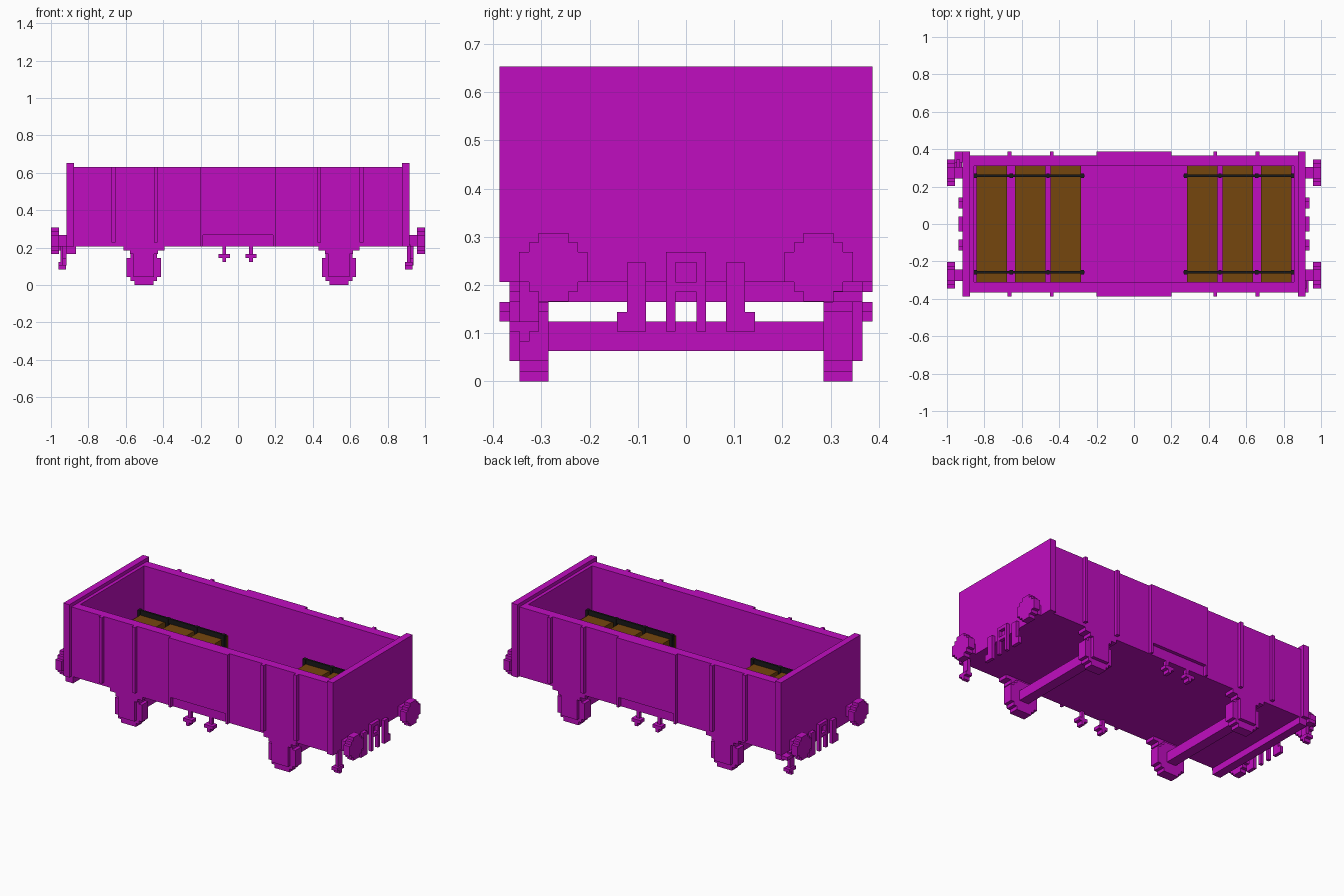
import bpy
import bmesh

cube = bpy.data.objects.get("Cube")
if cube:
    bpy.data.objects.remove(cube, do_unlink=True)


def material(name, rgb):
    mat = bpy.data.materials.new(name)
    mat.use_nodes = True
    mat.diffuse_color = (*rgb, 1)
    mat.node_tree.nodes["Principled BSDF"].inputs["Base Color"].default_value = (*rgb, 1)
    return mat


MAGENTA = material("magenta", (0.53, 0.004, 0.53))
BROWN = material("brown wood", (0.178, 0.061, 0.004))
BLACK = material("black strap", (0.01, 0.01, 0.01))


def build(name, boxes, mat=MAGENTA):
    """One object from boxes given as (x range, y range, z range)."""
    bm = bmesh.new()
    for ranges in boxes:
        verts = bmesh.ops.create_cube(bm, size=1)["verts"]
        for v in verts:
            v.co = [r[0] if c < 0 else r[1] for c, r in zip(v.co, ranges)]
    mesh = bpy.data.meshes.new(name)
    bm.to_mesh(mesh)
    bm.free()
    mesh.materials.append(mat)
    obj = bpy.data.objects.new(name, mesh)
    bpy.context.collection.objects.link(obj)
    return obj


def span(centre, half):
    return (centre - half, centre + half)


def side(sign, low, high):
    return tuple(sorted((sign * low, sign * high)))


BOTTOM, RIM, TOP = 0.206, 0.632, 0.653
SIDES = ((1, "left"), (-1, "right"))
ENDS = ((1, "positive_end"), (-1, "negative_end"))

# Floor of the open body
build("wagon_floor", [((-0.876, 0.876), (-0.366, 0.366), (BOTTOM, 0.227))])

# Side walls with ribs and door
for s, label in SIDES:
    build(label + "_wall", [((-0.876, 0.876), side(s, 0.31, 0.366), (BOTTOM, RIM))])
    proud = side(s, 0.366, 0.387)
    build(label + "_ribs", [(span(x, 0.01), proud, (0.227, RIM))
                            for x in (-0.665, -0.44, 0.435, 0.66)])
    build(label + "_door", [
        ((-0.2, 0.2), proud, (0.268, RIM)),
        ((-0.2, -0.187), proud, (BOTTOM, 0.268)),
        ((0.187, 0.2), proud, (BOTTOM, 0.268)),
    ])
    # Small hooks under the door
    build(label + "_hooks", [
        box for x in (-0.073, 0.07) for box in (
            (span(x, 0.01), side(s, 0.345, 0.366), (0.124, BOTTOM)),
            (span(x, 0.03), side(s, 0.345, 0.387), (0.145, 0.165)),
            (span(x, 0.01), side(s, 0.366, 0.387), (0.124, 0.145)),
        )])

# End walls, buffers and couplings
for e, label in ENDS:
    build(label + "_wall", [
        (side(e, 0.876, 0.917), (-0.387, 0.387), (BOTTOM, TOP)),
        (side(e, 0.855, 0.876), (-0.31, 0.31), (BOTTOM, RIM)),
    ])
    for s, name in SIDES:
        y, z = 0.275 * s, 0.237
        head = side(e, 0.958, 1.0)
        build(label + "_" + name + "_buffer", [
            (side(e, 0.917, 0.958), span(y, 0.031), span(z, 0.031)),
            (head, span(y, 0.071), span(z, 0.031)),
            (head, span(y, 0.051), span(z, 0.051)),
            (head, span(y, 0.031), span(z, 0.071)),
        ])
        plate = side(e, 0.917, 0.937)
        build(label + "_" + name + "_hose", [
            (plate, side(s, 0.083, 0.122), (0.104, 0.247)),
            (plate, side(s, 0.122, 0.143), (0.104, 0.144)),
        ])
    plate = side(e, 0.917, 0.937)
    build(label + "_coupling", [
        (plate, (-0.041, -0.022), (0.104, 0.268)),
        (plate, (0.022, 0.041), (0.104, 0.268)),
        (plate, (-0.022, 0.022), (0.247, 0.268)),
        (plate, (-0.022, 0.022), (0.185, 0.206)),
    ])

# Beam under one end
build("end_beam", [((-0.917, -0.865), (-0.366, 0.366), (0.165, BOTTOM))])

# Footsteps on two opposite corners
for name, x, s in (("positive_footstep", 0.913, -1), ("negative_footstep", -0.94, 1)):
    build(name, [
        (span(x, 0.01), side(s, 0.305, 0.345), (0.124, BOTTOM + 0.01)),
        (span(x, 0.02), side(s, 0.305, 0.366), (0.104, 0.124)),
        (span(x, 0.02), side(s, 0.325, 0.345), (0.083, 0.104)),
    ])
build("corner_bracket", [((-0.96, -0.917), (0.33, 0.387), (0.185, BOTTOM))])

# Wheelsets: axle, stepped wheels, axle boxes and springs
for x, label in ((-0.503, "rear"), (0.54, "front")):
    build(label + "_axle", [(span(x, 0.031), (-0.29, 0.29), (0.063, 0.124))])
    for s, name in SIDES:
        disc = side(s, 0.285, 0.345)
        build(label + "_" + name + "_wheel", [
            (span(x, 0.092), disc, (0.042, 0.145)),
            (span(x, 0.071), disc, (0.021, 0.165)),
            (span(x, 0.051), disc, (0, 0.185)),
        ])
        outer = side(s, 0.305, 0.366)
        build(label + "_" + name + "_axle_box", [
            (span(x, 0.055), outer, (0.042, 0.165)),
            (span(x, 0.075), outer, (0.165, 0.19)),
            (span(x, 0.11), outer, (0.185, BOTTOM)),
        ])

# Wooden blocks held down by straps
for e, label in ENDS:
    centres = [e * x for x in (0.365, 0.555, 0.76)]
    build(label + "_wooden_blocks", [
        (span(x, 0.081), (-0.309, 0.309), (0.227, 0.355)) for x in centres], BROWN)
    for s, name in SIDES:
        joints = [e * x for x in (0.276, 0.46, 0.657, 0.849)]
        thin, thick = span(0.258 * s, 0.006), span(0.258 * s, 0.011)
        build(label + "_" + name + "_strap",
              [(side(e, 0.265, 0.86), thin, (0.355, 0.385))]
              + [(span(x, 0.009), thick, (0.29, 0.385)) for x in joints], BLACK)
